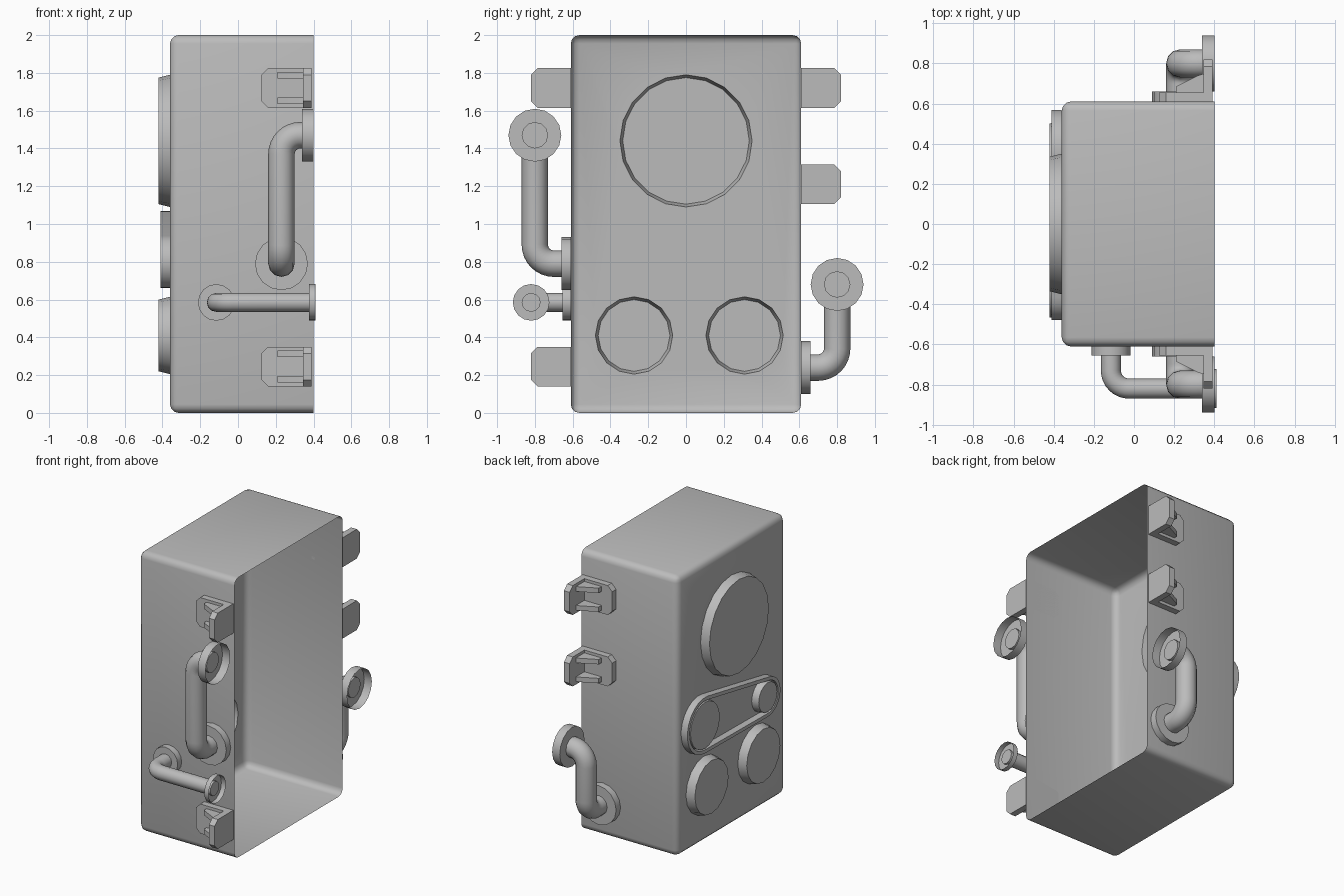
import bpy, bmesh, math
from mathutils import Vector

if "Cube" in bpy.data.objects:
    bpy.data.objects.remove(bpy.data.objects["Cube"])

GREY = (0.5, 0.5, 0.5, 1)
grey = bpy.data.materials.new("plain_grey")
grey.use_nodes = True
grey.diffuse_color = GREY
grey.node_tree.nodes["Principled BSDF"].inputs["Base Color"].default_value = GREY


def finish(obj):
    obj.data.materials.clear()
    obj.data.materials.append(grey)
    bpy.ops.object.select_all(action='DESELECT')
    obj.select_set(True)
    bpy.context.view_layer.objects.active = obj
    bpy.ops.object.shade_smooth_by_angle(angle=math.radians(40))
    return obj


def mesh_object(name, bm):
    bmesh.ops.recalc_face_normals(bm, faces=bm.faces[:])
    mesh = bpy.data.meshes.new(name)
    bm.to_mesh(mesh)
    bm.free()
    obj = bpy.data.objects.new(name, mesh)
    bpy.context.collection.objects.link(obj)
    return finish(obj)


def add_lid(bm, center, axis, r_base, r_top, height, sides):
    """Round cap, open at its base; returns the edges of the base."""
    axis = Vector(axis)
    turn = axis.to_track_quat('Z', 'Y')
    rings = []
    for r, h in ((r_base, 0), (r_top, height)):
        angles = [math.tau * i / sides for i in range(sides)]
        rings.append([bm.verts.new(Vector(center) + axis * h + turn @ Vector(
            (r * math.cos(a), r * math.sin(a), 0))) for a in angles])
    low, high = rings
    for i in range(sides):
        j = (i + 1) % sides
        bm.faces.new((low[i], low[j], high[j], high[i]))
    bm.faces.new(high)
    return [bm.edges.get((low[i], low[(i + 1) % sides])) for i in range(sides)]


def lid(name, *args):
    bm = bmesh.new()
    add_lid(bm, *args)
    return mesh_object(name, bm)


def prism(name, points, offset):
    """Extrude a flat outline along an offset."""
    bm = bmesh.new()
    face = bm.faces.new([bm.verts.new(p) for p in points])
    new = bmesh.ops.extrude_face_region(bm, geom=[face], use_keep_orig=True)
    verts = [v for v in new["geom"] if isinstance(v, bmesh.types.BMVert)]
    bmesh.ops.translate(bm, verts=verts, vec=offset)
    return mesh_object(name, bm)


# Open casing: rounded box without its +x side, with hollow round bulges at -x
WALL, RIM, HALF = -0.36, 0.4, 0.61
bm = bmesh.new()
bmesh.ops.create_cube(bm, size=1)
for v in bm.verts:
    v.co = (RIM if v.co.x > 0 else WALL, v.co.y * 2 * HALF, (v.co.z + 0.5) * 2)
bmesh.ops.delete(bm, geom=[f for f in bm.faces if f.normal.x > 0.9], context='FACES_ONLY')
bmesh.ops.bevel(bm, geom=[e for e in bm.edges if not e.is_boundary], offset=0.045,
                segments=3, profile=0.5, affect='EDGES')
bm.normal_update()
back = min(bm.faces, key=lambda f: f.calc_center_median().x)
fill = list(back.edges)
bmesh.ops.delete(bm, geom=[back], context='FACES_ONLY')
for y, z, r, sides in ((0, 1.44, 0.35, 20), (-0.275, 0.41, 0.205, 16), (0.31, 0.41, 0.205, 16)):
    fill += add_lid(bm, (WALL, y, z), (-1, 0, 0), r, r - 0.015, 0.06, sides)
bmesh.ops.triangle_fill(bm, edges=fill, use_beauty=True, normal=(-1, 0, 0))
mesh_object("open_casing", bm)

# Two pulleys with a belt around them
BIG, SMALL = Vector((0.37, 0.87)), Vector((-0.34, 0.80))
BIG_R, SMALL_R, BELT = 0.2, 0.14, 0.025
lid("large_pulley", (WALL, *BIG), (-1, 0, 0), 0.173, 0.165, 0.05, 20)
lid("small_pulley", (WALL, *SMALL), (-1, 0, 0), 0.113, 0.105, 0.05, 16)


def belt_loop(inset, x, steps=12):
    span = SMALL - BIG
    base = math.atan2(span.y, span.x)
    a = math.acos((BIG_R - SMALL_R) / span.length)
    points = []
    for c, r, start, end in ((BIG, BIG_R, a, math.tau - a), (SMALL, SMALL_R, -a, a)):
        for i in range(steps + 1):
            t = base + start + (end - start) * i / steps
            points.append((x, c.x + (r - inset) * math.cos(t), c.y + (r - inset) * math.sin(t)))
    return points


bm = bmesh.new()
loops = [[bm.verts.new(p) for p in belt_loop(inset, x)]
         for inset, x in ((0, WALL), (0, WALL - 0.05), (BELT, WALL - 0.05), (BELT, WALL))]
for low, high in zip(loops, loops[1:]):
    for i in range(len(low)):
        j = (i + 1) % len(low)
        bm.faces.new((low[i], low[j], high[j], high[i]))
mesh_object("belt", bm)


def pipe(name, corners, radius, bend):
    """Round tube along straight runs with rounded corners."""
    pts = [Vector(c) for c in corners]
    path = [pts[0]]
    for a, b, c in zip(pts, pts[1:], pts[2:]):
        u, w = (a - b).normalized(), (c - b).normalized()
        for i in range(9):
            t = math.pi / 2 * i / 8
            path.append(b + bend * (u * (1 - math.sin(t)) + w * (1 - math.cos(t))))
    path.append(pts[-1])
    curve = bpy.data.curves.new(name, 'CURVE')
    curve.dimensions = '3D'
    curve.bevel_depth = radius
    curve.bevel_resolution = 4
    curve.use_fill_caps = True
    spline = curve.splines.new('POLY')
    spline.points.add(len(path) - 1)
    for point, co in zip(spline.points, path):
        point.co = (*co, 1)
    obj = bpy.data.objects.new(name, curve)
    bpy.context.collection.objects.link(obj)
    bpy.ops.object.select_all(action='DESELECT')
    obj.select_set(True)
    bpy.context.view_layer.objects.active = obj
    bpy.ops.object.convert(target='MESH')
    finish(bpy.context.view_layer.objects.active)


# Upright pipes: out of a side wall, up, then towards the open side
for label, side, low, high in (("front", -1, 0.79, 1.47), ("back", 1, 0.24, 0.68)):
    x, y = 0.23, side * 0.8
    pipe(label + "_pipe", ((x, side * 0.64, low), (x, y, low), (x, y, high), (0.36, y, high)),
         0.07, 0.1)
    lid(label + "_wall_flange", (x, side * HALF, low), (0, side, 0), 0.14, 0.14, 0.05, 16)
    lid(label + "_end_flange", (RIM, y, high), (-1, 0, 0), 0.14, 0.14, 0.06, 16)

# Thin level pipe on the front wall
x, y, z = -0.115, -0.82, 0.585
pipe("thin_pipe", ((x, -0.64, z), (x, y, z), (0.39, y, z)), 0.05, 0.09)
lid("thin_wall_flange", (x, -HALF, z), (0, -1, 0), 0.097, 0.097, 0.045, 16)
lid("thin_end_flange", (0.41, y, z), (-1, 0, 0), 0.097, 0.097, 0.035, 16)

# Mounting brackets: a wall plate, an upright plate and two ribs
HEIGHT, CUT, THICK = 0.105, 0.035, 0.045


def plate_outline(near, far):
    """Outline (distance, height) with cut corners at the far end."""
    back_off = far - math.copysign(CUT, far - near)
    return ((near, -HEIGHT), (back_off, -HEIGHT), (far, CUT - HEIGHT),
            (far, HEIGHT - CUT), (back_off, HEIGHT), (near, HEIGHT))


def bracket(name, side, z):
    wall, outer, front = side * HALF, side * 0.82, 0.39
    prism(name + "_wall_plate", [(d, wall, z + h) for d, h in plate_outline(front, 0.125)],
          (0, side * THICK, 0))
    prism(name + "_upright_plate", [(front, d, z + h) for d, h in plate_outline(wall, outer)],
          (-THICK, 0, 0))
    inner = wall + side * THICK
    for h in (-0.085, 0.05):
        prism(name + "_rib", [(0.21, inner, z + h), (0.35, inner, z + h),
                              (0.35, side * 0.75, z + h), (0.32, side * 0.74, z + h),
                              (0.21, inner + side * 0.03, z + h)], (0, 0, 0.035))


for name, side, z in (("front_upper_bracket", -1, 1.72), ("front_lower_bracket", -1, 0.245),
                      ("back_upper_bracket", 1, 1.72), ("back_lower_bracket", 1, 1.21)):
    bracket(name, side, z)
